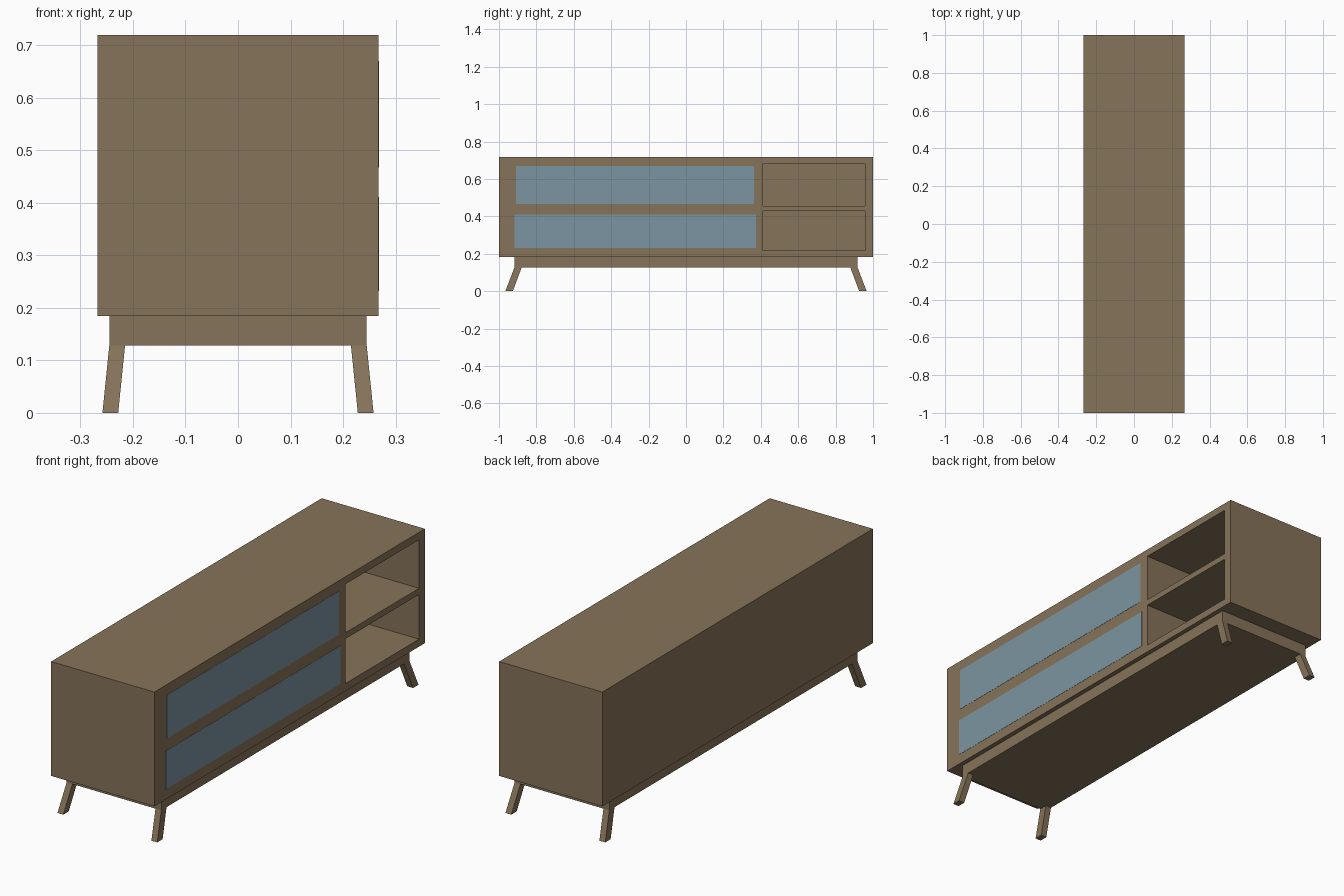
import bpy
import bmesh

if "Cube" in bpy.data.objects:
    bpy.data.objects.remove(bpy.data.objects["Cube"])


def material(name, color):
    mat = bpy.data.materials.new(name)
    mat.diffuse_color = (*color, 1)
    mat.use_nodes = True
    mat.node_tree.nodes["Principled BSDF"].inputs["Base Color"].default_value = mat.diffuse_color
    return mat


wood = material("wood", (0.24, 0.172, 0.1))
glass = material("glass", (0.2, 0.3, 0.36))


def prism(name, bottom, top, mat):
    """Box or sheared box; bottom and top are (x0, x1, y0, y1, z)."""
    bm = bmesh.new()
    rings = []
    for x0, x1, y0, y1, z in (bottom, top):
        rings.append([bm.verts.new((x, y, z))
                      for x, y in ((x0, y0), (x1, y0), (x1, y1), (x0, y1))])
    low, high = rings
    bm.faces.new(low[::-1])
    bm.faces.new(high)
    for i in range(4):
        j = (i + 1) % 4
        bm.faces.new((low[i], low[j], high[j], high[i]))
    bmesh.ops.recalc_face_normals(bm, faces=bm.faces)
    mesh = bpy.data.meshes.new(name)
    bm.to_mesh(mesh)
    bm.free()
    mesh.materials.append(mat)
    obj = bpy.data.objects.new(name, mesh)
    bpy.context.collection.objects.link(obj)
    return obj


def box(name, x0, x1, y0, y1, z0, z1, mat):
    return prism(name, (x0, x1, y0, y1, z0), (x0, x1, y0, y1, z1), mat)


# Cabinet body with two open shelves cut into the +x face
cabinet = box("cabinet", -0.267, 0.267, -1, 1, 0.184, 0.719, wood)
bpy.context.view_layer.objects.active = cabinet
for z0, z1 in ((0.457, 0.684), (0.219, 0.428)):
    cutter = box("shelf_cutter", -0.245, 0.3, 0.412, 0.957, z0, z1, wood)
    cutter.hide_render = True
    mod = cabinet.modifiers.new("shelf", 'BOOLEAN')
    mod.operation = 'DIFFERENCE'
    mod.solver = 'EXACT'
    mod.object = cutter
    bpy.ops.object.modifier_apply(modifier=mod.name)
    bpy.data.objects.remove(cutter)

# Flush glass panels
box("upper_glass", 0.262, 0.268, -0.909, 0.364, 0.467, 0.67, glass)
box("lower_glass", 0.262, 0.268, -0.916, 0.374, 0.232, 0.411, glass)

# Base plinth under the body
box("plinth", -0.245, 0.245, -0.917, 0.917, 0.128, 0.184, wood)

# Four splayed legs
for sx, side in ((1, "front"), (-1, "back")):
    for sy, end in ((1, "right"), (-1, "left")):
        prism(f"{side}_{end}_leg",
              (sx * 0.228, sx * 0.258, sy * 0.926, sy * 0.966, 0),
              (sx * 0.215, sx * 0.245, sy * 0.878, sy * 0.917, 0.128), wood)
